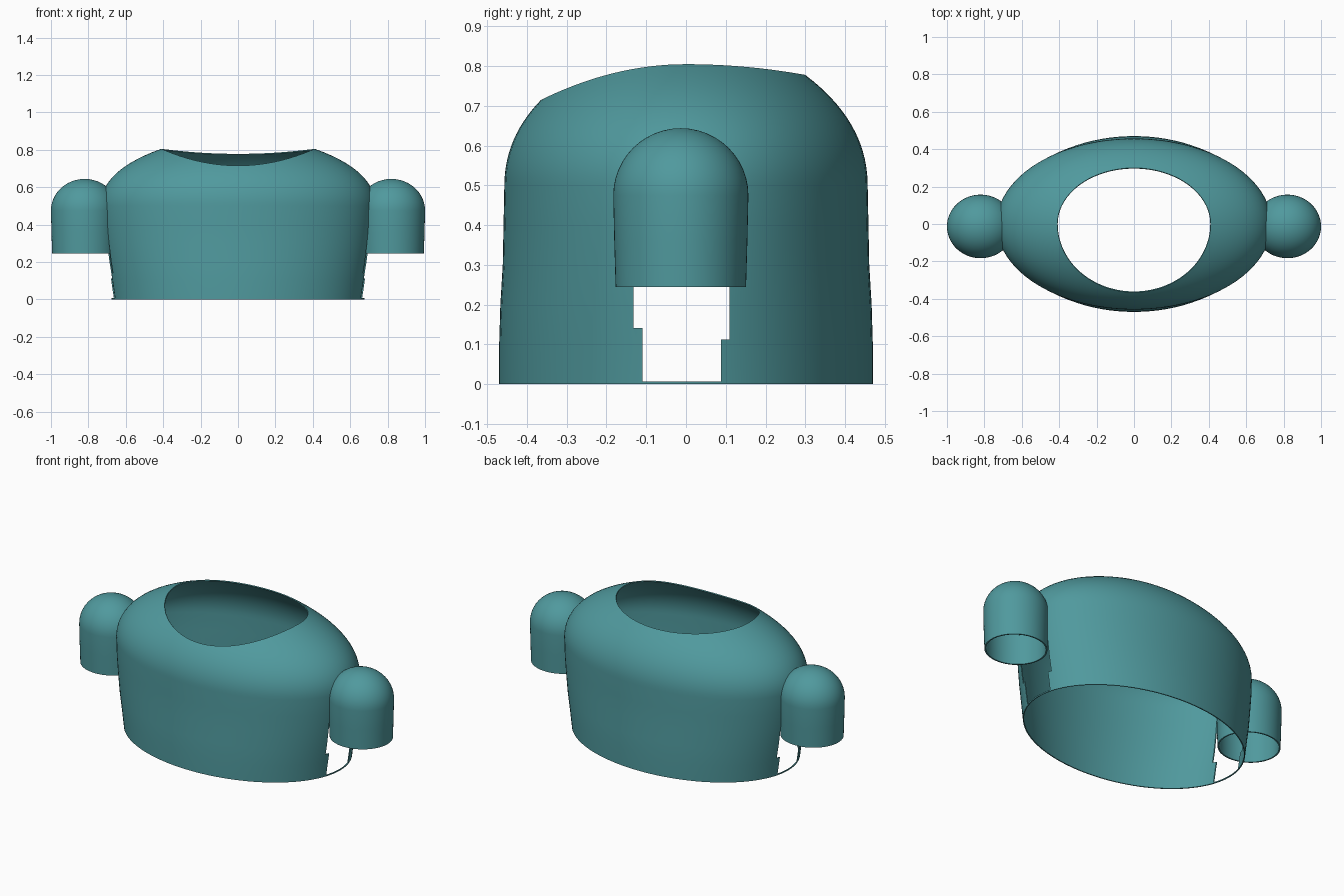
import bpy, bmesh
from math import sin, cos, pi

if "Cube" in bpy.data.objects:
    bpy.data.objects.remove(bpy.data.objects["Cube"])

N = 96


def loft(name, rings, cap_top=None):
    """Skin a stack of closed rings; cap_top is an optional pole point."""
    bm = bmesh.new()
    rows = [[bm.verts.new(p) for p in r] for r in rings]
    n = len(rows[0])
    for a, b in zip(rows, rows[1:]):
        for i in range(n):
            j = (i + 1) % n
            bm.faces.new((a[i], a[j], b[j], b[i]))
    if cap_top:
        pole = bm.verts.new(cap_top)
        for i in range(n):
            bm.faces.new((rows[-1][i], rows[-1][(i + 1) % n], pole))
    me = bpy.data.meshes.new(name)
    bm.to_mesh(me)
    bm.free()
    ob = bpy.data.objects.new(name, me)
    bpy.context.collection.objects.link(ob)
    ob.data.materials.append(teal)
    return ob


def finish(ob, thickness, cutter=None):
    """Give the sheet a wall, cut it, and smooth it."""
    bpy.ops.object.select_all(action='DESELECT')
    bpy.context.view_layer.objects.active = ob
    ob.select_set(True)
    s = ob.modifiers.new("wall", 'SOLIDIFY')
    s.thickness, s.offset = thickness, -1
    bpy.ops.object.modifier_apply(modifier="wall")
    if cutter:
        b = ob.modifiers.new("cut", 'BOOLEAN')
        b.operation, b.solver, b.object = 'DIFFERENCE', 'EXACT', cutter
        bpy.ops.object.modifier_apply(modifier="cut")
    bpy.ops.object.shade_smooth_by_angle(angle=0.7)


teal = bpy.data.materials.new("teal")
teal.diffuse_color = (0.08, 0.32, 0.34, 1)
teal.use_nodes = True
teal.node_tree.nodes["Principled BSDF"].inputs["Base Color"].default_value = teal.diffuse_color

# Torso shell: elliptical wall, then a curved shoulder slope up to the neck rim
angles = [2 * pi * i / N for i in range(N)]
wall = [(0.0, 0.675, 0.47), (0.1, 0.69, 0.47), (0.2, 0.707, 0.467),
        (0.3, 0.72, 0.461), (0.4, 0.73, 0.459), (0.5, 0.735, 0.457)]
rings = [[(a * cos(t), b * sin(t), z) for t in angles] for z, a, b in wall]
STEPS = 14
for k in range(1, STEPS + 1):
    u = k / STEPS
    w0, w1, w2 = (1 - u) ** 2, 2 * u * (1 - u), u * u
    ring = []
    for t in angles:
        c, s = cos(t), sin(t)
        back = s > 0
        rim_y, rim_z, mid_z = (0.30, 0.778, 0.66) if back else (0.365, 0.715, 0.62)
        z1 = 0.69 * c * c + mid_z * s * s
        z2 = 0.805 * c * c + rim_z * s * s
        ring.append(((w0 + w1) * 0.735 * c + w2 * 0.41 * c,
                     (w0 + w1) * 0.457 * s + w2 * rim_y * s,
                     w0 * 0.5 + w1 * z1 + w2 * z2))
    rings.append(ring)
torso = loft("torso_shell", rings)

# Stepped arm opening, cut straight through both sides
outline = [(-0.11, 0.007), (0.088, 0.007), (0.088, 0.112), (0.109, 0.112), (0.109, 0.42),
           (0.06, 0.5), (-0.08, 0.5), (-0.132, 0.42), (-0.132, 0.142), (-0.11, 0.142)]
bm = bmesh.new()
face = bm.faces.new([bm.verts.new((-0.9, y, z)) for y, z in outline])
out = bmesh.ops.extrude_face_region(bm, geom=[face])
bmesh.ops.translate(bm, vec=(1.8, 0, 0),
                    verts=[v for v in out["geom"] if isinstance(v, bmesh.types.BMVert)])
bmesh.ops.recalc_face_normals(bm, faces=bm.faces)
me = bpy.data.meshes.new("arm_cutter")
bm.to_mesh(me)
bm.free()
cutter = bpy.data.objects.new("arm_cutter", me)
bpy.context.collection.objects.link(cutter)
cutter.hide_render = True
finish(torso, 0.006, cutter)
bpy.data.objects.remove(cutter)

# Shoulder caps: open sleeves with domed tops
profile = [(0.245, 0.965), (0.36, 0.985), (0.475, 1.0)]
profile += [(0.475 + 0.169 * sin(pi / 2 * k / 12), cos(pi / 2 * k / 12)) for k in range(1, 12)]
for side, label in ((1, "right"), (-1, "left")):
    cx, cy = side * 0.82, -0.013
    cap = loft(label + "_shoulder_cap",
               [[(cx + 0.18 * r * cos(2 * pi * i / 64), cy + 0.17 * r * sin(2 * pi * i / 64), z)
                 for i in range(64)] for z, r in profile], (cx, cy, 0.644))
    finish(cap, 0.008)
